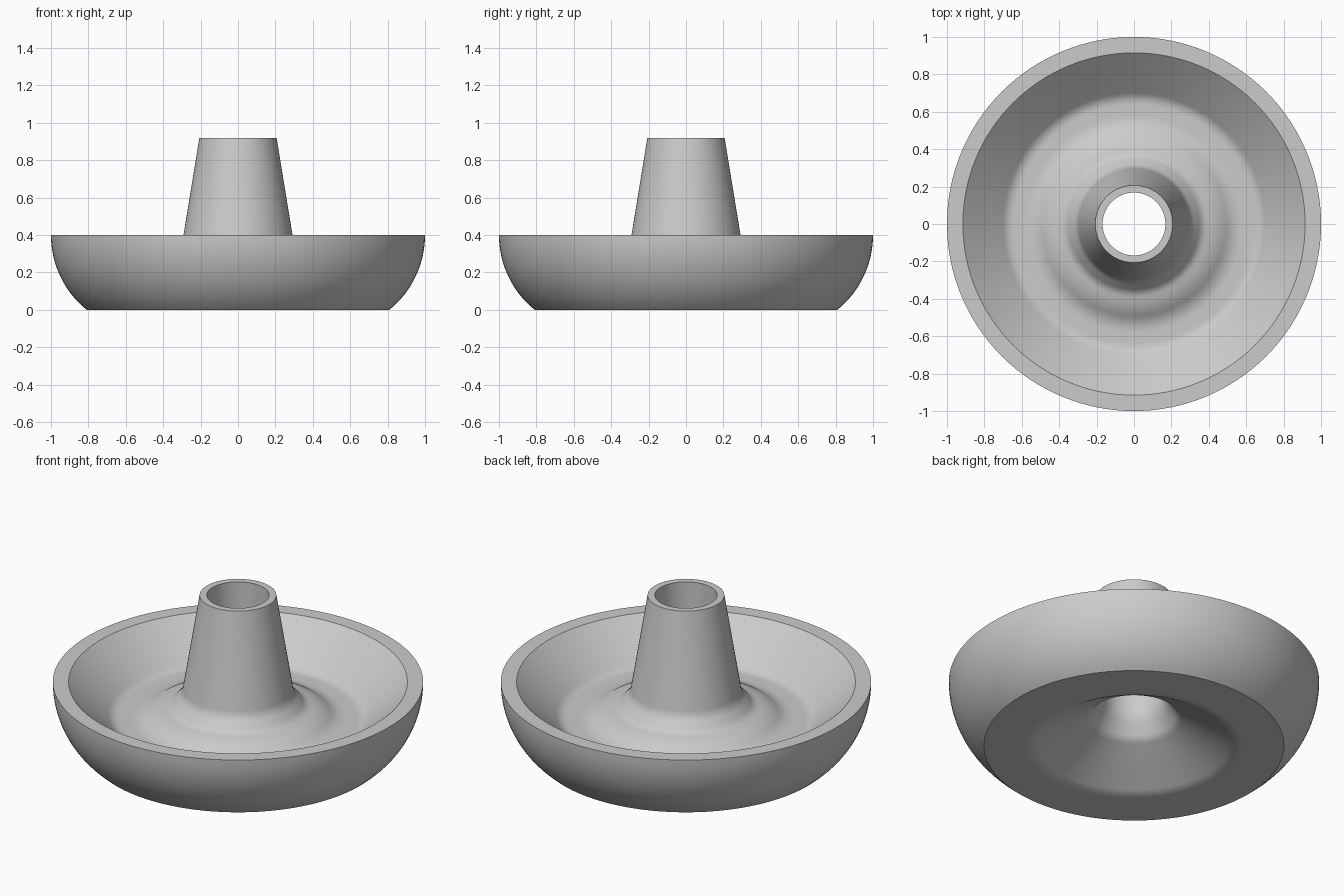
import bpy, bmesh, math
from mathutils import Vector

cube = bpy.data.objects.get("Cube")
if cube:
    bpy.data.objects.remove(cube, do_unlink=True)


def make_material(name, colour):
    mat = bpy.data.materials.new(name)
    mat.use_nodes = True
    mat.diffuse_color = colour
    mat.node_tree.nodes["Principled BSDF"].inputs["Base Color"].default_value = colour
    return mat


def round_corner(before, corner, after, size, steps=8):
    """Replace a profile corner by a smooth curve that starts and ends size away from it."""
    if size == 0:
        return [corner]
    start = corner + (before - corner).normalized() * size
    end = corner + (after - corner).normalized() * size
    return [start.lerp(corner, t).lerp(corner.lerp(end, t), t)
            for t in (i / steps for i in range(steps + 1))]


def lathe(name, profile, mat, segments=128):
    """Spin a closed (radius, height) profile around the z axis."""
    bm = bmesh.new()
    verts = [bm.verts.new((p.x, 0, p.y)) for p in profile]
    edges = [bm.edges.new((v, verts[i - 1])) for i, v in enumerate(verts)]
    bmesh.ops.spin(bm, geom=verts + edges, cent=(0, 0, 0), axis=(0, 0, 1),
                   angle=math.tau, steps=segments, use_duplicate=False)
    bmesh.ops.remove_doubles(bm, verts=bm.verts, dist=0.0005)
    bmesh.ops.recalc_face_normals(bm, faces=bm.faces)
    mesh = bpy.data.meshes.new(name)
    bm.to_mesh(mesh)
    bm.free()
    mesh.materials.append(mat)
    obj = bpy.data.objects.new(name, mesh)
    bpy.context.collection.objects.link(obj)
    bpy.ops.object.select_all(action="DESELECT")
    obj.select_set(True)
    bpy.context.view_layer.objects.active = obj
    bpy.ops.object.shade_smooth_by_angle(angle=math.radians(30))
    return obj


# Corners as radius, height, rounding: bowl inside, flared stem, bore, underside hollow
corners = [
    (1.0, 0.4, 0), (0.915, 0.4, 0),
    (0.675, 0.185, 0.035), (0.535, 0.185, 0.045),
    (0.45, 0.24, 0.045), (0.365, 0.262, 0.025),
    (0.302, 0.335, 0.03),
    (0.207, 0.917, 0), (0.168, 0.917, 0),
    (0.17, 0.29, 0.05), (0.24, 0.175, 0.025),
    (0.545, 0.0, 0.04), (0.81, 0.0, 0),
]
points = [Vector((r, z)) for r, z, _ in corners]
profile = []
for i, (_, _, size) in enumerate(corners):
    profile += round_corner(points[i - 1], points[i], points[(i + 1) % len(points)], size)

# Outer wall: arc from the foot up to the rim, vertical where it meets the rim
radius = 0.516
sweep = math.asin(0.4 / radius)
for i in range(1, 16):
    a = sweep * (1 - i / 16)
    profile.append(Vector((1 - radius + radius * math.cos(a), 0.4 - radius * math.sin(a))))

grey = make_material("plain grey", (0.6, 0.6, 0.6, 1))
lathe("bowl_with_hollow_stem", profile, grey)
